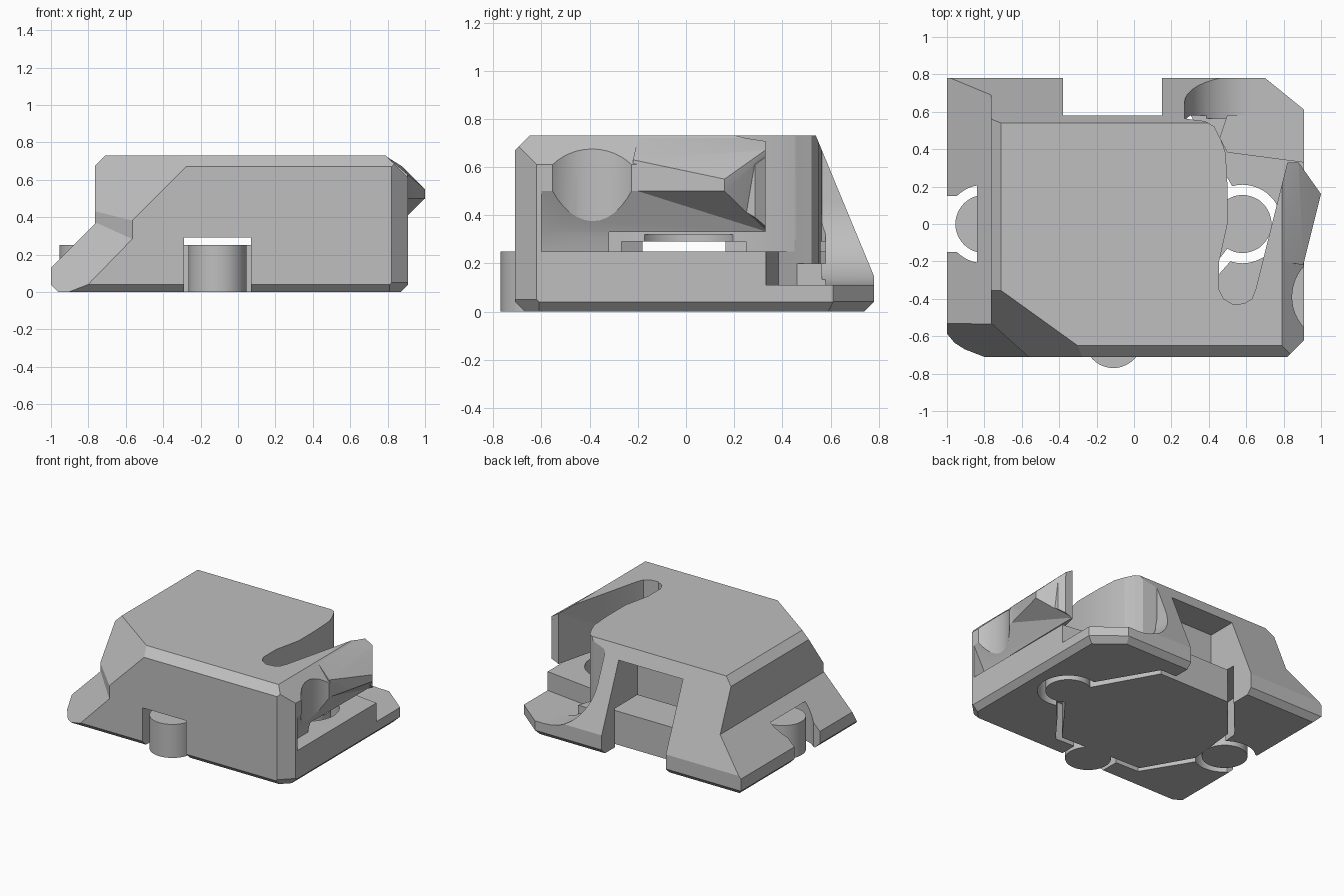
import bpy, bmesh, math
from mathutils import Vector

old = bpy.data.objects.get("Cube")
if old:
    bpy.data.objects.remove(old)

grey = bpy.data.materials.new("plain_grey")
grey.use_nodes = True
colour = (0.52, 0.52, 0.52, 1)
grey.diffuse_color = colour
grey.node_tree.nodes["Principled BSDF"].inputs["Base Color"].default_value = colour


def finish(bm, name):
    bmesh.ops.recalc_face_normals(bm, faces=bm.faces[:])
    mesh = bpy.data.meshes.new(name)
    bm.to_mesh(mesh)
    bm.free()
    mesh.materials.append(grey)
    obj = bpy.data.objects.new(name, mesh)
    bpy.context.collection.objects.link(obj)
    return obj


def planes_solid(name, planes):
    """Convex block: a big cube trimmed by planes (normal, distance)."""
    bm = bmesh.new()
    bmesh.ops.create_cube(bm, size=6)
    for normal, dist in planes:
        n = Vector(normal)
        geom = bm.verts[:] + bm.edges[:] + bm.faces[:]
        bmesh.ops.bisect_plane(bm, geom=geom, dist=1e-6, plane_no=n,
                               plane_co=n * (dist / n.length_squared), clear_outer=True)
        bmesh.ops.holes_fill(bm, edges=[e for e in bm.edges if e.is_boundary], sides=0)
    return finish(bm, name)


def hull(name, points):
    bm = bmesh.new()
    for p in points:
        bm.verts.new(p)
    res = bmesh.ops.convex_hull(bm, input=bm.verts[:])
    loose = [v for v in bm.verts if not v.link_faces]
    bmesh.ops.delete(bm, geom=loose, context="VERTS")
    return finish(bm, name)


def prism(name, outline, low, high, along_y=False):
    bm = bmesh.new()
    place = (lambda a, b, c: (a, c, b)) if along_y else (lambda a, b, c: (a, b, c))
    face = bm.faces.new([bm.verts.new(place(a, b, low)) for a, b in outline])
    res = bmesh.ops.extrude_face_region(bm, geom=[face])
    top = [g for g in res["geom"] if isinstance(g, bmesh.types.BMVert)]
    bmesh.ops.translate(bm, verts=top, vec=Vector(place(0, 0, high - low)))
    return finish(bm, name)


def box(name, x0, x1, y0, y1, z0, z1):
    return prism(name, [(x0, y0), (x1, y0), (x1, y1), (x0, y1)], z0, z1)


def disc(name, x, y, r, z0, z1):
    ring = [(x + r * math.cos(i * math.tau / 48), y + r * math.sin(i * math.tau / 48))
            for i in range(48)]
    return prism(name, ring, z0, z1)


def combine(obj, other, operation):
    mod = obj.modifiers.new("join", "BOOLEAN")
    mod.operation = operation
    mod.solver = "EXACT"
    mod.object = other
    bpy.context.view_layer.objects.active = obj
    bpy.ops.object.modifier_apply(modifier=mod.name)
    bpy.data.objects.remove(other)


# Planes shared by the shell and its side flange
common = [((0, 0, -1), 0), ((0, -1, 0), 0.71), ((0, 1, 0), 0.78),
          ((0, 0.58, 0.24), 0.488),
          ((0, 1, -1), 0.74), ((0, -1, -1), 0.67)]

# Main shell with chamfered edges and a large cut front corner
shell = planes_solid("housing_shell", common + [
    ((0, 0, 1), 0.73), ((-1, 0, 0), 0.765), ((1, 0, 0), 0.91),
    ((-1, 0, 1), 1.44), ((0, -1, 1), 1.38), ((1, 0, 1), 1.52), ((1, 0, -1), 0.87),
    ((1, -1, 0), 1.53), ((1, -1, -1), 1.48),
    ((0.17, 0.21, 0), 0.283), ((0.17, 0.21, -0.27), 0.272),
    ((-0.18, -0.2, 0), 0.2437), ((-0.295, -0.41, 0.294), 0.57)])

# Low sloping flange on the right side
flange = planes_solid("side_flange", common + [
    ((-1, 0, 0), 1.0), ((1, 0, 0), -0.55), ((-1, 0, 1), 1.13), ((-1, 0, -1), 0.96),
    ((-0.0432, -0.069, 0.042), 0.0853)])
combine(shell, flange, "UNION")

# Pointed finger rest on the left side
rest = hull("finger_rest", [
    (1, 0.16, 0.55), (1, 0.16, 0.5), (0.88, 0.33, 0.67), (0.83, 0.33, 0.32),
    (0.905, -0.22, 0.63), (0.905, -0.22, 0.45), (0.8, -0.2, 0.32),
    (0.8, 0.33, 0.72), (0.8, -0.2, 0.72), (0.75, 0.3, 0.4), (0.75, -0.2, 0.4)])
combine(shell, rest, "UNION")

# Openings in the shell
cuts = []
cuts.append(prism("slot", [
    (0.455, -0.35), (0.48, -0.4), (0.53, -0.43), (0.59, -0.425), (0.63, -0.4), (0.65, -0.35),
    (0.82, 0.33), (1.3, 0.33), (1.3, 0.6), (0.43, 0.55), (0.455, 0.5), (0.465, 0.45),
    (0.49, 0.38), (0.5, 0.2), (0.5, 0), (0.455, -0.2)], 0.25, 1))
cuts.append(prism("rear_floor", [
    (0.5, 0.385), (1.3, 0.28), (1.3, 0.58), (0.3, 0.58), (0.28, 0.562),
    (0.38, 0.55), (0.43, 0.52), (0.46, 0.46)], 0.2, 1))
cuts.append(prism("rear_floor_low", [
    (0.5, 0.385), (1.3, 0.28), (1.3, 0.58), (0.5, 0.58), (0.46, 0.46)], 0.11, 0.3))
arc = [(0.62 - 0.35 * math.sin(a), 0.46 - 0.35 * math.cos(a))
       for a in (i * math.pi / 20 for i in range(11))]
cuts.append(prism("rear_scoop", [(1.3, 0.11)] + arc + [(0.27, 1), (1.3, 1)],
                  0.565, 1.2, along_y=True))
cuts.append(box("window", 0.5, 0.9, -0.32, 0.36, 0.25, 0.33))
cuts.append(hull("undercut", [
    (0.8, -0.6, 0.25), (0.8, 0.34, 0.25), (1.3, -0.6, 0.25), (1.3, 0.34, 0.25),
    (0.82, -0.6, 0.33), (0.83, 0.34, 0.33), (0.91, -0.6, 0.5), (0.91, -0.2, 0.5),
    (1, 0.16, 0.5), (1.3, -0.6, 0.5), (1.3, 0.34, 0.5)]))
cuts.append(disc("thumb_scoop", 1.085, -0.39, 0.24, 0.25, 1))
cuts.append(prism("rest_end", [(1.0, 0.16), (1.3, 0.16), (1.3, 0.4), (0.83, 0.4)], 0.25, 1))

# Underside cavity, pin clearances and notches
cuts.append(prism("cavity", [
    (0.55, 0.16), (0.28, 0.62), (-0.36, 0.62), (-0.66, 0.27), (-0.7, -0.17),
    (-0.48, -0.53), (0.23, -0.55), (0.4, -0.33), (0.55, -0.16)], -0.2, 0.29))
cuts.append(disc("pin_hole_left", 0.58, 0, 0.21, -0.2, 0.32))
cuts.append(disc("pin_hole_right", -0.8, 0, 0.21, -0.2, 0.29))
cuts.append(box("notch_right", -1.3, -0.8, -0.15, 0.15, -0.2, 0.29))
cuts.append(box("notch_front", -0.29, 0.07, -1, -0.5, -0.2, 0.29))
cuts.append(box("notch_back", -0.38, 0.15, 0.36, 1.2, -0.2, 0.633))
for c in cuts:
    combine(shell, c, "DIFFERENCE")

# Loose base plate with three round pins
plate = prism("base_plate", [
    (0.5, 0.13), (0.25, 0.58), (-0.34, 0.58), (-0.62, 0.25), (-0.66, -0.14),
    (-0.46, -0.49), (0.21, -0.51), (0.36, -0.31), (0.5, -0.13)], 0, 0.25)
for x, y in ((0.58, 0), (-0.8, 0), (-0.11, -0.615)):
    combine(plate, disc("pin", x, y, 0.155, 0, 0.25), "UNION")

for obj in (shell, plate):
    bpy.ops.object.select_all(action="DESELECT")
    obj.select_set(True)
    bpy.context.view_layer.objects.active = obj
    bpy.ops.object.shade_smooth_by_angle(angle=math.radians(20))
